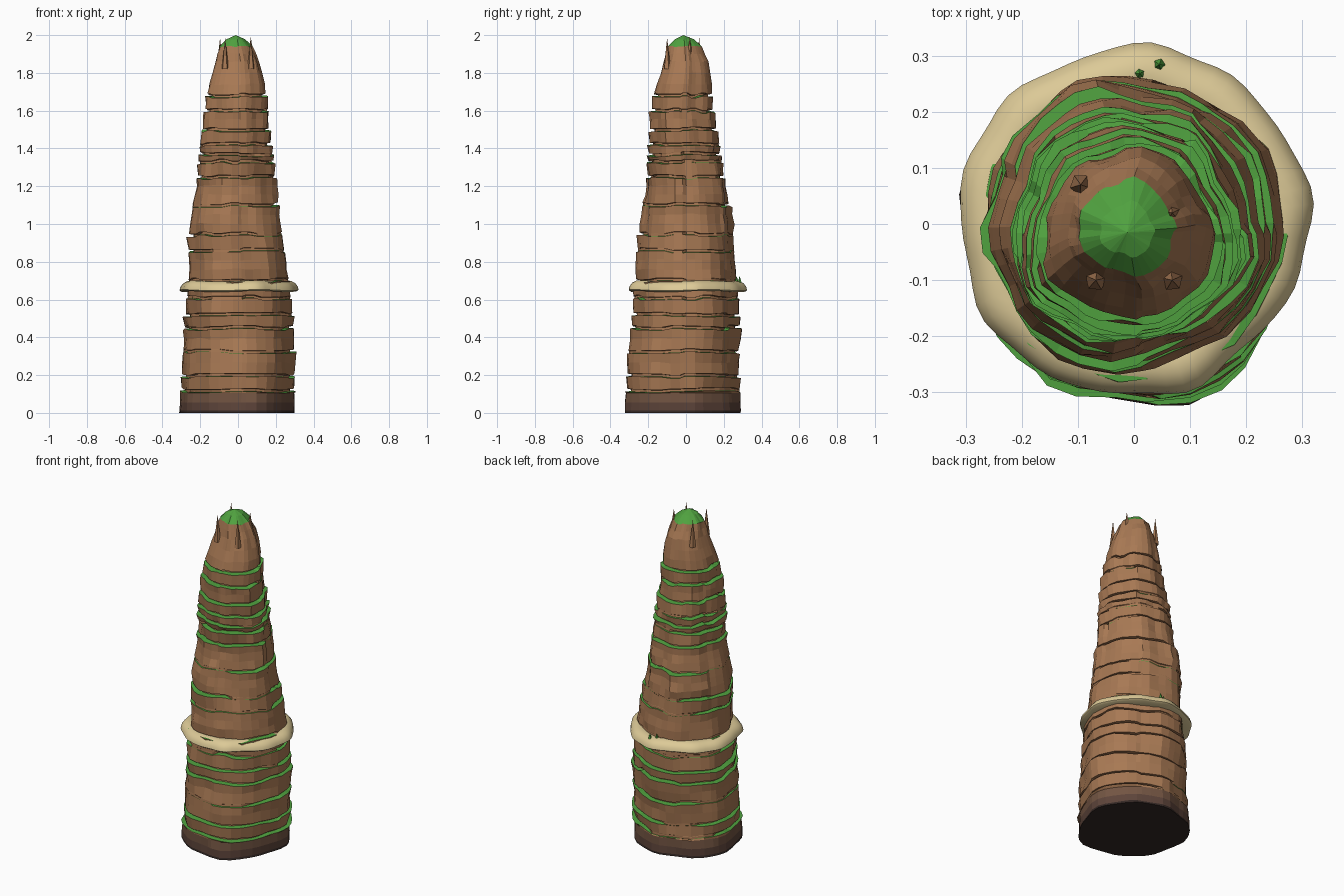
import bpy, bmesh, math, random
from math import sin, cos, pi

random.seed(7)
if "Cube" in bpy.data.objects:
    bpy.data.objects.remove(bpy.data.objects["Cube"], do_unlink=True)


def material(name, rgb):
    m = bpy.data.materials.new(name)
    m.use_nodes = True
    m.diffuse_color = (*rgb, 1)
    m.node_tree.nodes["Principled BSDF"].inputs["Base Color"].default_value = (*rgb, 1)
    return m


BROWN = material("brown rock", (0.39, 0.19, 0.088))
GREEN = material("grass green", (0.08, 0.36, 0.05))
DAMP = material("damp rock", (0.17, 0.09, 0.055))
DARK = material("dark foot rock", (0.11, 0.058, 0.042))
UNDER = material("underside", (0.034, 0.021, 0.018))
SAND = material("pale sand", (0.72, 0.59, 0.31))
ROCK_MATS = [BROWN, GREEN, DAMP, DARK, UNDER]


def finish(name, bm, mats):
    bmesh.ops.recalc_face_normals(bm, faces=bm.faces)
    me = bpy.data.meshes.new(name)
    bm.to_mesh(me)
    bm.free()
    for m in mats:
        me.materials.append(m)
    ob = bpy.data.objects.new(name, me)
    bpy.context.collection.objects.link(ob)
    return ob


def bridge(bm, low, high, mat):
    n = len(low)
    for i in range(n):
        j = (i + 1) % n
        bm.faces.new((low[i], low[j], high[j], high[i])).material_index = mat


# Spire outline: height, radius, centre x, centre y
OUTLINE = [(0, .300, -.01, -.01), (.3, .292, 0, -.01), (.5, .286, 0, 0), (.7, .266, 0, 0),
           (1.0, .240, -.018, 0), (1.2, .208, -.013, 0), (1.4, .190, -.014, -.014),
           (1.6, .165, -.01, -.025), (1.7, .153, -.008, -.018), (1.85, .116, -.004, -.002),
           (1.94, .084, -.012, -.008), (2.0, .05, -.012, -.012)]


def outline(z):
    for a, b in zip(OUTLINE, OUTLINE[1:]):
        if z <= b[0]:
            t = (z - a[0]) / (b[0] - a[0])
            return [p + (q - p) * t for p, q in zip(a[1:], b[1:])]
    return OUTLINE[-1][1:]


# Columns come in pairs so that neighbouring blocks meet at a tight crack
BLOCKS = 18
ANGLES = []
for b in range(BLOCKS):
    start = (b + random.uniform(-.2, .2)) * 2 * pi / BLOCKS
    ANGLES += [start + .035, start + 2 * pi / BLOCKS * .6]


def lumps(a, z):
    bulge = .022 * max(0, 1 - z / .7) * math.exp(-((a - 5.25) / .45) ** 2)
    return (.007 * sin(3 * a + 2 * z) + .006 * sin(5 * a - 3 * z + 1)
            + .004 * sin(9 * a + 4 * z)) * min(1, 2.4 - z) + bulge


def ring(bm, z, offsets, lifts):
    r, cx, cy = outline(z)
    verts = []
    for i, a in enumerate(ANGLES):
        k = r + lumps(a % (2 * pi), z) + offsets[i]
        verts.append(bm.verts.new((cx + k * cos(a), cy + k * sin(a), z + lifts[i])))
    return verts


def block_noise(amount):
    vals = [random.uniform(-amount, amount) for _ in range(BLOCKS)]
    return [vals[i // 2] for i in range(2 * BLOCKS)]


def ledge_mask():
    vals, size = [], 0
    while len(vals) < BLOCKS:
        size = random.randint(2, 5)
        vals += [1.0 if random.random() < .74 else .12] * size
    return [vals[i // 2] for i in range(2 * BLOCKS)]


# Stacked rock bands parted by grassy grooves
LEDGES = [.12, .195, .325, .45, .52, .61, .70, .86, .945, 1.10, 1.25, 1.33, 1.37,
          1.42, 1.5, 1.6, 1.68]
bm = bmesh.new()
flat = [0] * len(ANGLES)
first = ring(bm, 0, flat, flat)
bm.faces.new(first).material_index = 4
prev = first
for z, mat in ((.012, 4), (.055, 3), (.105, 2)):
    row = ring(bm, z, block_noise(.003), flat)
    bridge(bm, prev, row, mat)
    prev = row

base = .105
for top in LEDGES:
    noise = block_noise(.007)
    lift = block_noise(.007)
    mask = ledge_mask()
    steps = max(1, round((top - base) / .055))
    for s in range(1, steps):
        chip = block_noise(.004)
        row = ring(bm, base + (top - base) * s / steps,
                   [n + c for n, c in zip(noise, chip)], block_noise(.005))
        bridge(bm, prev, row, 0)
        prev = row
    lip = ring(bm, top - .008, [n + .006 * m for n, m in zip(noise, mask)], lift)
    floor = ring(bm, top - .006, [-.026 * m for m in mask], lift)
    roof = ring(bm, top + .006, [-.026 * m for m in mask], lift)
    after = block_noise(.004)
    brow = ring(bm, top + .008, [n - .004 * m for n, m in zip(after, mask)], lift)
    bridge(bm, prev, lip, 0)
    bridge(bm, lip, floor, 1)
    bridge(bm, floor, roof, 0)
    bridge(bm, roof, brow, 0)
    prev, base = brow, top + .008

# Rounded head with a grassy crown
for z in (1.74, 1.80, 1.86, 1.90, 1.94):
    row = ring(bm, z, block_noise(.004), block_noise(.004))
    bridge(bm, prev, row, 0)
    prev = row
crown = ring(bm, 1.978, [-.015] * len(ANGLES), flat)
bridge(bm, prev, crown, 1)
tip = bm.verts.new((-.012, -.015, 2.0))
for i in range(len(crown)):
    bm.faces.new((crown[i], crown[(i + 1) % len(crown)], tip)).material_index = 1
finish("rock_spire", bm, ROCK_MATS)

# Pale collar around the spire, flat below and rounded above
COLLAR = [(-.10, .645), (-.01, .643), (0, .650), (-.004, .668), (-.018, .686),
          (-.038, .697), (-.06, .699), (-.10, .690)]
bm = bmesh.new()
rows = []
for dr, z in COLLAR:
    row = []
    for i in range(64):
        a = 2 * pi * i / 64
        r = .312 + .005 * sin(5 * a + 1) + .004 * sin(9 * a) + .002 * sin(14 * a)
        r -= .014 * math.exp(-((a - 5.4) / .3) ** 2)
        row.append(bm.verts.new(((r + dr) * cos(a), .004 + (r + dr) * sin(a),
                                 z + .003 * sin(4 * a))))
    rows.append(row)
for low, high in zip(rows, rows[1:] + rows[:1]):
    bridge(bm, low, high, 0)
collar = finish("sand_collar", bm, [SAND])
bpy.ops.object.select_all(action='DESELECT')
collar.select_set(True)
bpy.context.view_layer.objects.active = collar
bpy.ops.object.shade_smooth_by_angle(angle=math.radians(50))


def spike(name, x, y, z, radius, height, mat):
    bm = bmesh.new()
    bmesh.ops.create_cone(bm, cap_ends=True, segments=5, radius1=radius, radius2=0, depth=height)
    ob = finish(name, bm, [mat])
    ob.location = (x, y, z + height / 2)
    ob.rotation_euler.z = x * 20


# Small rock horns around the crown
for i, (x, y) in enumerate([(.068, .02), (-.068, -.10), (.068, -.10), (-.095, .07)]):
    inner = math.hypot(x, y) < .1
    spike(f"rock_horn_{i + 1}", x, y, 1.86 if inner else 1.82, .02, .13 if inner else .165, BROWN)

# Grass tufts behind, on the collar
for i, (x, y) in enumerate([(.01, .268), (.045, .284)]):
    spike(f"grass_tuft_{i + 1}", x, y, .69, .011, .035, GREEN)
